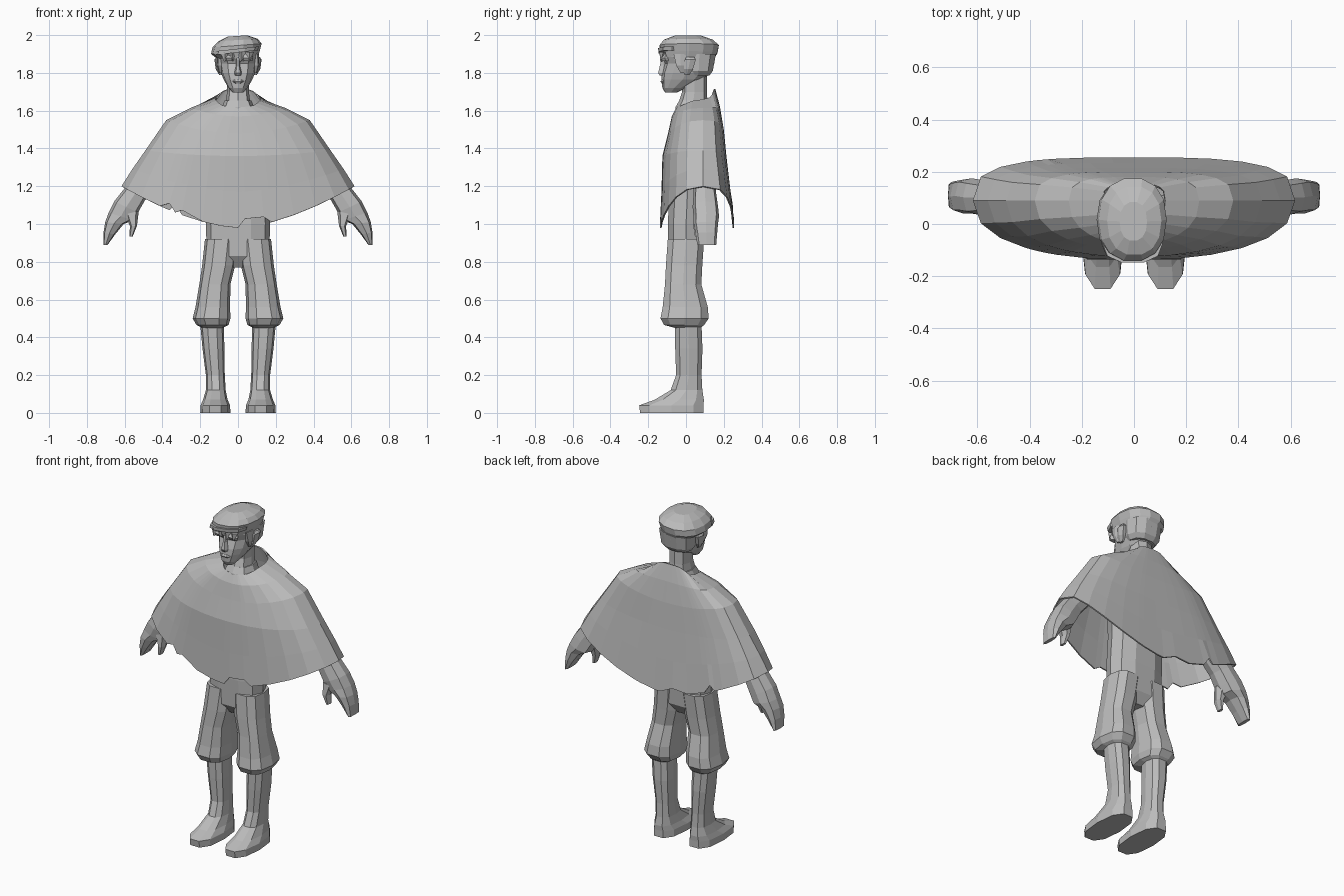
import bpy, bmesh, math

grey = bpy.data.materials.new("plain grey")
grey.diffuse_color = (0.5, 0.5, 0.5, 1)


def section(ax, az, bx, bz, y0, y1, n=10, p=2.6):
    """Rounded cross-section spanning (ax,az)-(bx,bz) and y0-y1."""
    pts = []
    for i in range(n):
        t = 2 * math.pi * i / n
        c, s = math.cos(t), math.sin(t)
        u = math.copysign(abs(c) ** (2 / p), c)
        v = math.copysign(abs(s) ** (2 / p), s)
        pts.append(((ax + bx) / 2 + u * (bx - ax) / 2, (y0 + y1) / 2 + v * (y1 - y0) / 2,
                    (az + bz) / 2 + u * (bz - az) / 2))
    return pts


def skin(name, rings, caps=True, side=1):
    """Bridge rings of points into one flat-shaded object."""
    bm = bmesh.new()
    loops = [[bm.verts.new((x * side, y, z)) for x, y, z in r] for r in rings]
    n = len(loops[0])
    for lo, hi in zip(loops, loops[1:]):
        for i in range(n):
            j = (i + 1) % n
            bm.faces.new((lo[i], lo[j], hi[j], hi[i]))
    if caps:
        bm.faces.new(loops[0])
        bm.faces.new(loops[-1])
    bmesh.ops.recalc_face_normals(bm, faces=bm.faces)
    me = bpy.data.meshes.new(name)
    bm.to_mesh(me)
    bm.free()
    me.materials.append(grey)
    ob = bpy.data.objects.new(name, me)
    bpy.context.collection.objects.link(ob)
    return ob


def level(name, rows, n=10, p=2.6, side=1):
    """Stack of level sections: z, x0, x1, y0, y1."""
    return skin(name, [section(x0, z, x1, z, y0, y1, n, p) for z, x0, x1, y0, y1 in rows], True, side)


def tilted(name, rows, n=10, p=2.6, side=1):
    return skin(name, [section(*r, n, p) for r in rows], True, side)


# Torso and neck
level("torso", [(.77, -.05, .05, -.05, .05), (.83, -.165, .165, -.095, .09),
                (1.0, -.17, .17, -.10, .10), (1.2, -.165, .165, -.09, .11),
                (1.42, -.21, .21, -.07, .15), (1.53, -.2, .2, -.04, .15), (1.6, -.09, .09, -.02, .13)])
level("neck", [(1.56, -.09, .09, -.04, .13), (1.64, -.065, .065, -.04, .115),
               (1.70, -.058, .058, -.02, .11), (1.79, -.06, .06, -.02, .11)], 8)
level("shirt_collar", [(1.57, -.10, .10, -.055, .13), (1.62, -.085, .085, -.055, .125),
                       (1.655, -.07, .07, -.035, .12)], 8)

# Legs, boots and arms on both sides
for side, tag in ((1, "left"), (-1, "right")):
    level("trouser_leg_" + tag,
          [(.92, 0, .175, -.10, .10), (.78, .015, .19, -.11, .09), (.68, .04, .205, -.115, .085),
           (.56, .042, .225, -.128, .12), (.50, .04, .24, -.14, .125),
           (.465, .05, .22, -.12, .10), (.45, .08, .19, -.06, .08)], 10, 2.6, side)
    level("boot_" + tag,
          [(0, .04, .2, -.25, .10), (.04, .042, .198, -.255, .10), (.07, .055, .185, -.17, .10),
           (.12, .065, .17, -.085, .09), (.2, .07, .17, -.055, .085),
           (.34, .072, .188, -.06, .09), (.47, .075, .2, -.06, .085)], 10, 2.5, side)
    tilted("arm_" + tag,
           [(.20, 1.48, .30, 1.54, .03, .15), (.36, 1.28, .47, 1.35, .03, .15),
            (.49, 1.13, .60, 1.19, .04, .16), (.53, 1.06, .655, 1.12, .035, .17),
            (.555, 1.02, .685, 1.06, .04, .175), (.605, 1.0, .703, 1.01, .04, .17),
            (.65, .945, .712, .955, .05, .165), (.69, .89, .712, .89, .06, .16)], 8, 3, side)
    tilted("thumb_" + tag,
           [(.525, 1.07, .60, 1.05, .04, .12), (.535, .99, .572, .99, .035, .1),
            (.557, .935, .575, .935, .045, .085)], 6, 2.5, side)
    level("ear_" + tag, [(1.79, .085, .1, -.01, .02), (1.82, .085, .118, -.015, .04),
                         (1.87, .09, .125, -.01, .055), (1.885, .09, .115, 0, .045)], 6, 2.5, side)
    level("sideburn_" + tag, [(1.8, .085, .1, -.03, -.01), (1.84, .08, .113, -.055, 0),
                              (1.9, .08, .11, -.07, .01)], 6, 2.5, side)
    level("brow_" + tag, [(1.862, .02, .075, -.125, -.09), (1.88, .015, .08, -.136, -.09),
                          (1.9, .02, .07, -.125, -.09)], 6, 2.6, side)

# Head, with recessed eye line
level("head", [(1.695, -.028, .028, -.11, -.05), (1.72, -.05, .05, -.125, 0),
               (1.765, -.076, .076, -.13, .095), (1.80, -.09, .09, -.128, .13),
               (1.85, -.10, .10, -.113, .15), (1.885, -.105, .105, -.13, .155),
               (1.94, -.10, .10, -.12, .15)], 12, 2.3)
level("nose", [(1.785, -.016, .016, -.14, -.1), (1.80, -.02, .02, -.15, -.1),
               (1.84, -.01, .01, -.14, -.1), (1.88, -.012, .012, -.13, -.1)], 6, 2.5)
level("mouth", [(1.745, -.02, .02, -.13, -.1), (1.755, -.032, .032, -.137, -.1),
                (1.765, -.025, .025, -.13, -.1)], 6, 2.5)
for i, x in enumerate((-.07, -.03, .015, .06)):
    z = 1.86 + .012 * (i % 2)
    level("fringe_lock_%d" % i, [(z, x - .004, x + .004, -.137, -.125),
                                 (1.91, x - .025, x + .025, -.14, -.1)], 4, 2)

# Hair at the nape and tilted flat cap
level("back_hair", [(1.785, -.08, .08, 0, .125), (1.81, -.10, .10, -.01, .145),
                    (1.9, -.108, .108, -.02, .162)], 10, 2.4)
tilted("cap", [(-.11, 1.875, .105, 1.885, -.13, .155), (-.143, 1.90, .115, 1.915, -.138, .17),
               (-.135, 1.935, .125, 1.955, -.143, .177), (-.103, 1.968, .105, 1.98, -.12, .145),
               (-.055, 1.992, .05, 1.999, -.065, .085)], 14, 2.3)
tilted("cap_bill", [(-.125, 1.895, .105, 1.92, -.148, 0), (-.12, 1.915, .11, 1.94, -.15, 0)], 10, 2.4)

# Poncho: columns by fraction of half-width, front then back
cols = [-1, -.95, -.83, -.67, -.59, -.54, -.48, -.3, -.14, 0, .06, .22, .29, .48, .67, .83, .95, 1]
front_lift = {-.59: .035, -.48: .025, .06: .045, .22: .038}   # frayed hem
back_lift = {-.54: .04, -.14: .03}
# half-width, front y, back y, front z, side z, back z, curve power
rows = [(.12, -.05, .155, 1.62, 1.66, 1.715, 4), (.25, -.075, .18, 1.57, 1.615, 1.62, 2),
        (.38, -.095, .20, 1.48, 1.55, 1.50, 2), (.49, -.125, .215, 1.36, 1.39, 1.35, 2),
        (.56, -.13, .235, 1.17, 1.29, 1.17, 1.6), (.617, -.137, .255, .98, 1.2, .98, 1.6)]
rings = []
for k, (w, yf, yb, zf, zs, zb, q) in enumerate(rows):
    hem = k == len(rows) - 1
    yc = .09
    ring = []
    for u in cols:
        d = max(0, 1 - abs(u) ** 2.3) ** (1 / 2.3)
        z = zf + (zs - zf) * abs(u) ** q + (front_lift.get(u, 0) if hem else 0)
        ring.append((u * w, yc + (yf - yc) * d, z))
    for u in cols[-2:0:-1]:
        d = max(0, 1 - abs(u) ** 3.2) ** (1 / 3.2)
        z = zb + (zs - zb) * abs(u) ** q + (back_lift.get(u, 0) if hem else 0)
        ring.append((u * w, yc + (yb - yc) * d, z))
    rings.append(ring)
poncho = skin("poncho", rings, caps=False)
thick = poncho.modifiers.new("cloth thickness", "SOLIDIFY")
thick.thickness = .008
thick.offset = -1
